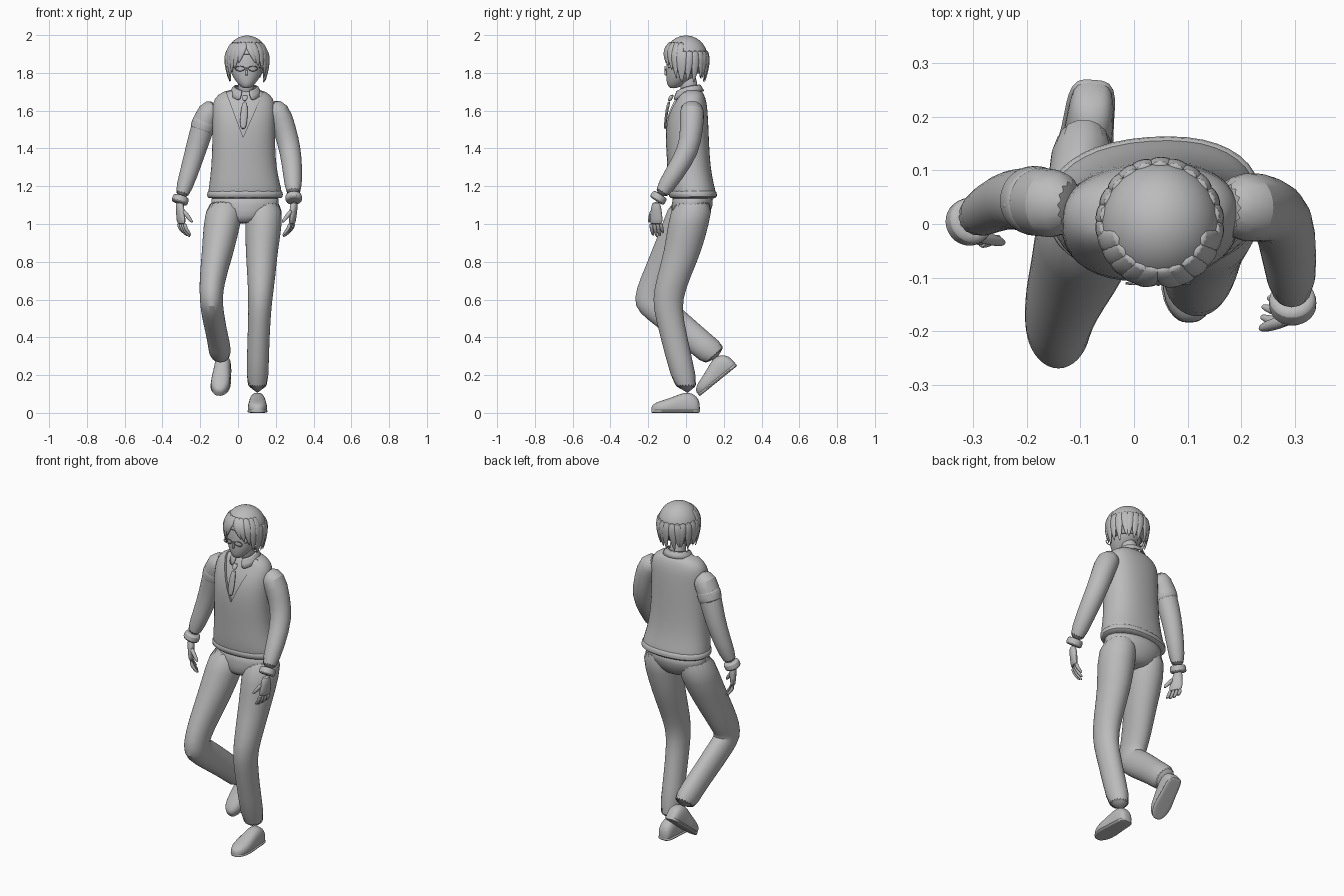
import bpy, bmesh, random
from math import sin, cos, pi, radians, sqrt, copysign
from mathutils import Vector as V, Matrix

random.seed(4)
if "Cube" in bpy.data.objects:
    bpy.data.objects.remove(bpy.data.objects["Cube"])

grey = bpy.data.materials.new("plain grey")
grey.use_nodes = True
grey.diffuse_color = (0.5, 0.5, 0.5, 1)
grey.node_tree.nodes["Principled BSDF"].inputs["Base Color"].default_value = (0.5, 0.5, 0.5, 1)


def finish(name, bm, soft=1):
    bmesh.ops.recalc_face_normals(bm, faces=bm.faces)
    me = bpy.data.meshes.new(name)
    bm.to_mesh(me)
    bm.free()
    me.materials.append(grey)
    ob = bpy.data.objects.new(name, me)
    bpy.context.collection.objects.link(ob)
    if soft:
        ob.modifiers.new("soften", "SUBSURF").levels = soft
        ob.modifiers["soften"].render_levels = soft
    return ob


def loft(name, rings, closed=True, soft=1):
    """Skin a list of point rings; closed rings get end caps."""
    bm = bmesh.new()
    rows = [[bm.verts.new(p) for p in r] for r in rings]
    n = len(rows[0])
    for a, b in zip(rows, rows[1:]):
        for i in range(n if closed else n - 1):
            j = (i + 1) % n
            bm.faces.new((a[i], a[j], b[j], b[i]))
    if closed:
        bm.faces.new(rows[0])
        bm.faces.new(rows[-1])
    return finish(name, bm, soft)


def ring(c, u, v, n=16, power=2.0, floor=-9):
    """Superellipse around c with half axes u and v."""
    pts = []
    for i in range(n):
        a = 2 * pi * i / n
        ca, sa = [copysign(abs(f) ** (2 / power), f) for f in (cos(a), sin(a))]
        pts.append(V(c) + V(u) * ca + V(v) * max(sa, floor))
    return pts


def body(name, stations, power=2.0, grow=0.0, yaw=0):
    """Stations: x, y, z, half width, half depth, optional tilt in degrees."""
    rs, m = [], Matrix.Rotation(radians(yaw), 3, "Z")
    for x, y, z, rx, ry, *t in stations:
        t = radians(t[0]) if t else 0
        rs.append(ring((x, y, z), m @ V((rx + grow, 0, 0)),
                       m @ V((0, cos(t), sin(t))) * (ry + grow), 20, power))
    return loft(name, rs)


def limb(name, pts, n=14):
    """Round tube through points x, y, z, radius."""
    ps, rs = [V(p[:3]) for p in pts], []
    for i, p in enumerate(ps):
        d = (ps[min(i + 1, len(ps) - 1)] - ps[max(i - 1, 0)]).normalized()
        u = d.cross(V((0, 1, 0.01))).normalized()
        rs.append(ring(p, u * pts[i][3], d.cross(u) * pts[i][3], n))
    return loft(name, rs)


# Trousers
body("pelvis", [(.037, .037, 1.17, .18, .11), (.037, .035, 1.10, .19, .112),
                (.032, .02, 1.04, .15, .1), (.025, .012, 1.0, .07, .07)])
body("left_trouser_leg", [
    (.135, .045, 1.14, .1, .11), (.137, .012, 1.0, .1, .11), (.125, -.015, .86, .086, .1),
    (.124, -.065, .72, .075, .09), (.118, -.1, .6, .064, .08), (.113, -.088, .5, .06, .074),
    (.105, -.04, .3, .058, .07), (.102, .01, .1, .062, .066)])
body("right_trouser_leg", [
    (-.06, .03, 1.14, .1, .11, 0), (-.085, -.01, 1.0, .1, .11, -10),
    (-.105, -.075, .86, .086, .1, -20), (-.13, -.13, .74, .073, .092, -22),
    (-.142, -.178, .64, .063, .09, -10), (-.14, -.19, .585, .061, .092, 15),
    (-.137, -.14, .545, .061, .084, 40), (-.12, -.02, .45, .058, .076, 50),
    (-.1, .08, .365, .058, .072, 46), (-.092, .17, .29, .064, .078, 40)])


# Shoes: upper with a flat sole
def shoe(side, heel, forward, up):
    heel, f, up = V(heel), V(forward).normalized(), V(up).normalized()
    w = f.cross(up).normalized()
    up = w.cross(f)
    for part, wide, cap in (("shoe", 1, 1), ("sole", 1.06, .022)):
        rs = []
        for s, hw, h in ((0, .022, .05), (.015, .04, .09), (.06, .045, .115), (.11, .046, .1),
                         (.17, .054, .075), (.22, .048, .062), (.25, .028, .045), (.258, .01, .03)):
            h = min(h, cap)
            rs.append(ring(heel + f * s + up * h * .4, w * hw * wide, up * h * .6, 14, 2.5, -.667))
        loft(side + "_" + part, rs)


shoe("left", (.103, .074, 0), (0, -1, 0), (0, 0, 1))
shoe("right", (-.075, .272, .25), (-.1, -.777, -.63), (0, -.63, .777))

# Shirt body, and a vest with a cut V neck over it
trunk = [(.037, .037, 1.135, .19, .112), (.037, .037, 1.15, .197, .122), (.037, .03, 1.19, .193, .122),
         (.033, .02, 1.25, .18, .116), (.03, .012, 1.35, .168, .112), (.03, .005, 1.48, .166, .114),
         (.03, .008, 1.58, .167, .106), (.03, .02, 1.645, .165, .088),
         (.032, .024, 1.685, .142, .07), (.037, .022, 1.715, .085, .055)]
body("shirt_body", trunk[3:], 2.3, -.01)
vest = body("vest", trunk, 2.3, .002, 4)
body("vest_hem_band", [(.037, .037, 1.132, .192, .116), (.037, .037, 1.142, .203, .127),
                       (.037, .034, 1.172, .201, .127), (.037, .032, 1.182, .192, .12)], 2.3, .002, 4)

bm = bmesh.new()
tri = [(-.085, 1.76), (.16, 1.76), (.027, 1.46)]
front, back = [[bm.verts.new((x, y, z)) for x, z in tri] for y in (-.3, .0)]
bm.faces.new(front)
bm.faces.new(back)
for i in range(3):
    bm.faces.new((front[i], front[i - 1], back[i - 1], back[i]))
cutter = finish("neckline_cutter", bm, 0)
cutter.hide_render = True
cut = vest.modifiers.new("neckline", "BOOLEAN")
cut.operation, cut.solver, cut.object = "DIFFERENCE", "EXACT", cutter
bpy.context.view_layer.objects.active = vest
for m in [m.name for m in vest.modifiers]:
    bpy.ops.object.modifier_apply(modifier=m)
bpy.data.objects.remove(cutter)

# Neck, collar and tie
body("neck", [(.04, .025, 1.66, .05, .05), (.043, .015, 1.73, .042, .045), (.045, .005, 1.8, .045, .05)])
rows = []
for r, z, dip in ((.052, 1.735, .03), (.06, 1.742, .035), (.078, 1.705, .055)):
    row = []
    for i in range(17):
        a = radians(18 + 324 * i / 16)
        k = (1 + cos(a)) / 2
        row.append((.04 + r * 1.12 * sin(a), .012 - r * 1.1 * cos(a), z - dip * k * k))
    rows.append(row)
collar = loft("shirt_collar", rows, False)
collar.modifiers.new("thickness", "SOLIDIFY").thickness = .006
body("tie_knot", [(.037, -.072, 1.685, .014, .012), (.037, -.083, 1.665, .015, .012),
                  (.036, -.088, 1.65, .009, .009)])
body("tie_blade", [(.036, -.088, 1.652, .009, .008), (.034, -.1, 1.61, .019, .008),
                   (.029, -.109, 1.54, .02, .007), (.027, -.111, 1.5, .012, .007)])

# Sleeves, cuffs and armband
right_arm = [(-.11, .035, 1.615, .05), (-.155, .038, 1.602, .07), (-.192, .044, 1.5, .063),
             (-.224, .048, 1.39, .057), (-.26, .035, 1.27, .05), (-.305, .005, 1.13, .04)]
left_arm = [(.165, .03, 1.62, .05), (.212, .032, 1.605, .07), (.248, .03, 1.5, .062),
            (.278, .015, 1.39, .059), (.29, -.06, 1.27, .053), (.295, -.145, 1.14, .042)]
for side, arm in (("right", right_arm), ("left", left_arm)):
    limb(side + "_sleeve", arm)
    a, b = V(arm[-2][:3]), V(arm[-1][:3])
    d = (b - a).normalized()
    limb(side + "_cuff", [(*(b + d * s), r) for s, r in
                          ((-.02, .036), (-.016, .045), (.018, .047), (.022, .038))])
limb("armband", [(-.172, .041, 1.555, .06), (-.174, .041, 1.55, .068),
                 (-.192, .045, 1.495, .067), (-.194, .045, 1.49, .058)])
limb("armband_pin", [(-.228, .035, 1.56, .009), (-.235, .035, 1.545, .011), (-.238, .035, 1.53, .008)], 8)


# Hands with curled fingers
def hand(side, wrist, down, thumb_dir, inward):
    p, d, w, q = V(wrist), V(down).normalized(), V(thumb_dir).normalized(), V(inward).normalized()
    loft(side + "_palm", [ring(p + d * s, w * a, q * b, 12) for s, a, b in
                          ((-.02, .024, .02), (.025, .03, .02), (.075, .039, .017), (.105, .035, .012))])
    for i, name in enumerate(("little", "ring", "middle", "index")):
        base = p + d * .095 + w * (-.028 + .019 * i)
        size = (.055, .07, .076, .068)[i]
        limb(f"{side}_{name}_finger", [(*(base + (d * t + q * .55 * t * t) * size), r)
                                       for t, r in ((0, .0105), (.4, .0105), (.75, .0095), (1, .005))], 8)
    base = p + d * .025 + w * .022
    limb(side + "_thumb", [(*(base + d * t * .065 + w * .03 * t + q * .035 * t), r)
                           for t, r in ((0, .013), (.5, .0125), (.85, .0105), (1.05, .005))], 8)


hand("right", (-.308, 0, 1.1), (.08, -.12, -1), (.55, -.83, 0), (.83, .55, 0))
hand("left", (.296, -.158, 1.1), (-.1, 0, -1), (-.35, -.93, 0), (-.93, .35, 0))

# Head and face
body("head", [(.045, -.068, 1.718, .018, .018), (.045, -.055, 1.735, .04, .045),
              (.045, -.03, 1.775, .073, .076), (.045, -.012, 1.82, .09, .094),
              (.046, -.002, 1.88, .098, .102), (.047, 0, 1.94, .08, .085), (.047, 0, 1.965, .04, .04)])
limb("nose", [(.045, -.103, 1.825, .004), (.045, -.112, 1.795, .008), (.045, -.104, 1.785, .005)], 8)
limb("mouth", [(.03, -.097, 1.757, .002), (.045, -.1, 1.755, .004), (.06, -.097, 1.757, .002)], 8)
for sx in (-1, 1):
    x = .045 + sx * .034
    frame = [(x + .026 * cos(a), -.113 + .1 * abs(x + .026 * cos(a) - .045) ** 1.3,
              1.823 + .013 * sin(a), .0028) for a in [2 * pi * i / 14 for i in range(15)]]
    side = "left" if sx > 0 else "right"
    limb(side + "_glasses_rim", frame, 6)
    limb(side + "_glasses_arm", [(x + sx * .026, -.104, 1.828, .003), (.045 + sx * .094, -.05, 1.832, .003),
                                 (.045 + sx * .1, .01, 1.835, .003)], 6)
    limb(side + "_ear", [(.045 + sx * .09, .005, 1.845, .012), (.045 + sx * .1, .008, 1.82, .016),
                         (.045 + sx * .09, 0, 1.79, .008)], 8)
limb("glasses_bridge", [(.037, -.112, 1.826, .003), (.053, -.112, 1.826, .003)], 6)

# Hair: cap open over the face, then tapered locks
bm = bmesh.new()
bmesh.ops.create_uvsphere(bm, u_segments=32, v_segments=20, radius=1)
for v in bm.verts:
    v.co = V((.048 + v.co.x * .112, v.co.y * .116, 1.88 + v.co.z * .118))
bare = [f for f in bm.faces if f.calc_center_median().z < (1.905 if f.calc_center_median().y < -.05 else 1.80)]
bmesh.ops.delete(bm, geom=bare, context="FACES")
finish("hair_cap", bm).modifiers.new("thickness", "SOLIDIFY").thickness = .008


def lock(name, az, top, tip, width, sway=0):
    rs = []
    for i in range(6):
        t = i / 5
        z, a = top + (tip - top) * t, radians(az + sway * t)
        k = (z - 1.88) / .12
        e = sqrt(max(0, 1 - k * k)) if k > 0 else 1 - .13 * k * k
        out, tan = V((sin(a), -cos(a), 0)), V((cos(a), sin(a), 0))
        taper = (.7, 1, 1, .8, .5, .08)[i]
        rs.append(ring((.048 + out.x * .111 * e, out.y * .116 * e, z),
                       tan * width * taper, out * .011 * max(taper, .2), 8))
    loft(name, rs)


for i in range(13):
    lock(f"back_lock_{i + 1}", 84 + 16 * i, 1.92, 1.755 + random.uniform(-.012, .02), .024, random.uniform(-8, 8))
for i, (az, tip, sway) in enumerate(((72, 1.75, 3), (56, 1.77, 5), (38, 1.815, 10), (18, 1.835, 16),
                                     (4, 1.85, 20), (-10, 1.85, -14), (-24, 1.82, -14),
                                     (-40, 1.80, -10), (-56, 1.77, -5), (-72, 1.75, -3))):
    lock(f"fringe_lock_{i + 1}", az, 1.965, tip, .024, sway)

# Smooth shading with kept creases
for ob in bpy.context.scene.objects:
    ob.select_set(ob.type == "MESH")
bpy.context.view_layer.objects.active = vest
bpy.ops.object.shade_smooth_by_angle(angle=radians(50))
